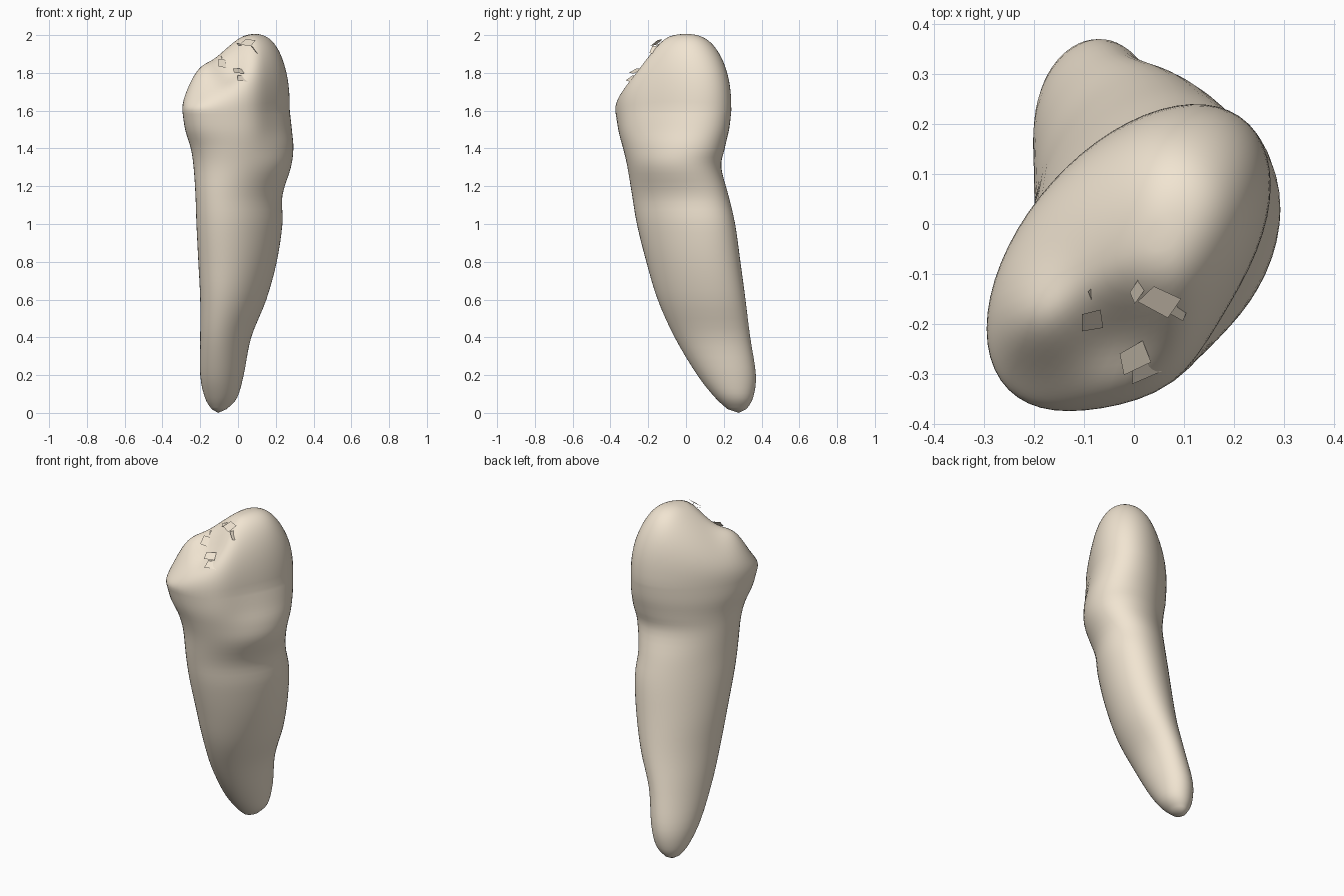
import bpy, bmesh, math
from mathutils import Vector

if "Cube" in bpy.data.objects:
    bpy.data.objects.remove(bpy.data.objects["Cube"])

SEG = 56
# cross-sections: z, x min, x max, y min, y max, diagonal skew, front-right bulge
LEVELS = [
    (0.02, -0.14, -0.06, 0.22, 0.32, 0.1, 0),
    (0.08, -0.175, -0.005, 0.155, 0.355, 0.1, 0),
    (0.20, -0.20, 0.03, 0.06, 0.37, 0.15, 0),
    (0.40, -0.20, 0.07, -0.06, 0.34, 0.25, 0),
    (0.60, -0.20, 0.15, -0.15, 0.315, 0.3, 0),
    (0.80, -0.21, 0.205, -0.21, 0.288, 0.32, 0),
    (1.00, -0.22, 0.235, -0.26, 0.26, 0.35, 0),
    (1.15, -0.225, 0.235, -0.285, 0.225, 0.35, 0),
    (1.30, -0.235, 0.28, -0.31, 0.187, 0.29, 0),
    (1.40, -0.25, 0.293, -0.33, 0.205, 0.34, 0.01),
    (1.50, -0.28, 0.285, -0.355, 0.228, 0.42, 0.025),
    (1.60, -0.295, 0.274, -0.372, 0.24, 0.47, 0.03),
]
BASE = LEVELS[-1]
PEAK = (0.07, -0.01)


def spline(a, b, c, d, t):
    return 0.5 * (2*b + (c-a)*t + (2*a-5*b+4*c-d)*t*t + (3*b-a-3*c+d)*t**3)


def outline(x0, x1, y0, y1, skew, bulge, r=1.0):
    """Leaning ellipse touching all sides of its bounding box; r shrinks it to the peak."""
    phi = math.acos(skew)
    pts = []
    for i in range(SEG):
        t = 2 * math.pi * i / SEG
        x = (x0+x1)/2 + (x1-x0)/2*math.cos(t)
        y = (y0+y1)/2 + (y1-y0)/2*math.cos(t-phi)
        w = bulge * bump(x, y, 0.05, -0.30, 0.14)
        x, y = x + 0.75*w, y - 0.65*w
        pts.append((PEAK[0] + (x-PEAK[0])*r, PEAK[1] + (y-PEAK[1])*r))
    return pts


def bump(x, y, cx, cy, w):
    return math.exp(-((x-cx)**2 + (y-cy)**2) / (w*w))


def soft(v):
    """Rounded ramp: near zero below 0, near v above."""
    return 0.5 * (v + math.sqrt(v*v + 0.002))


def biting_height(x, y):
    """Main cusp falling to the front and left, a low side cusp and a pit between them."""
    h = 2.017 - 0.72 * soft(0.03 - x) - 0.6 * soft(-0.11 - y)
    h -= 0.5 * soft((x + y)*0.707 - 0.17)
    h += 0.10 * bump(x, y, -0.22, -0.20, 0.10)
    h -= 0.07 * bump(x, y, -0.02, -0.24, 0.10)
    return h


def build_tooth():
    bm = bmesh.new()
    rings = []
    # root and neck
    n = len(LEVELS)
    for i in range(n - 1):
        quad = [LEVELS[max(0, min(n-1, i+k))] for k in (-1, 0, 1, 2)]
        for s in range(4):
            v = [spline(*c, s/4) for c in zip(*quad)]
            rings.append([bm.verts.new((x, y, v[0])) for x, y in outline(*v[1:])])
    rings.append([bm.verts.new((x, y, BASE[0])) for x, y in outline(*BASE[1:])])
    # domed crown
    steps = 22
    for k in range(1, steps):
        a = k / steps * math.pi / 2
        r, lift = math.cos(a)**0.8, math.sin(a)**0.8
        rings.append([bm.verts.new((x, y, BASE[0] + (biting_height(x, y)-BASE[0])*lift))
                      for x, y in outline(*BASE[1:], r)])
    for a, b in zip(rings, rings[1:]):
        for i in range(SEG):
            j = (i+1) % SEG
            bm.faces.new((a[i], a[j], b[j], b[i]))
    # closed tip and top
    tip = bm.verts.new((-0.105, 0.28, 0))
    top = bm.verts.new((*PEAK, biting_height(*PEAK)))
    for i in range(SEG):
        j = (i+1) % SEG
        bm.faces.new((tip, rings[0][j], rings[0][i]))
        bm.faces.new((top, rings[-1][i], rings[-1][j]))
    return bm


def add_object(name, bm):
    bmesh.ops.recalc_face_normals(bm, faces=bm.faces)
    me = bpy.data.meshes.new(name)
    bm.to_mesh(me)
    bm.free()
    ob = bpy.data.objects.new(name, me)
    bpy.context.collection.objects.link(ob)
    mat = bpy.data.materials.get("ivory") or bpy.data.materials.new("ivory")
    mat.diffuse_color = (0.88, 0.78, 0.64, 1)
    mat.use_nodes = True
    mat.node_tree.nodes["Principled BSDF"].inputs["Base Color"].default_value = mat.diffuse_color
    me.materials.append(mat)
    return ob


tooth = add_object("tooth", build_tooth())
for p in tooth.data.polygons:
    p.use_smooth = True

# loose enamel chips around the pit: centre, length, width, turn, tilt
CHIPS = [
    ((-0.065, -0.135, 1.87), 0.07, 0.04, 50, 45),
    ((-0.085, -0.195, 1.85), 0.05, 0.04, 20, 50),
    ((0.01, -0.13, 1.95), 0.06, 0.025, 60, 30),
    ((0.05, -0.155, 1.96), 0.08, 0.05, -20, 35),
    ((0.09, -0.17, 1.92), 0.045, 0.04, 80, 50),
    ((0.00, -0.27, 1.81), 0.07, 0.05, 35, 30),
    ((0.025, -0.29, 1.77), 0.08, 0.04, 30, 40),
]
bm = bmesh.new()
for c, length, width, turn, tilt in CHIPS:
    a, b = math.radians(turn), math.radians(tilt)
    u = Vector((math.cos(a), math.sin(a), 0)) * length / 2
    v = Vector((-math.sin(a), math.cos(a), math.tan(b))) * width / 2
    c = Vector(c)
    bm.faces.new([bm.verts.new(p) for p in (c-u-v*0.6, c+u*0.7-v, c+u+v*0.8, c-u*0.5+v)])
add_object("enamel_chips", bm)
